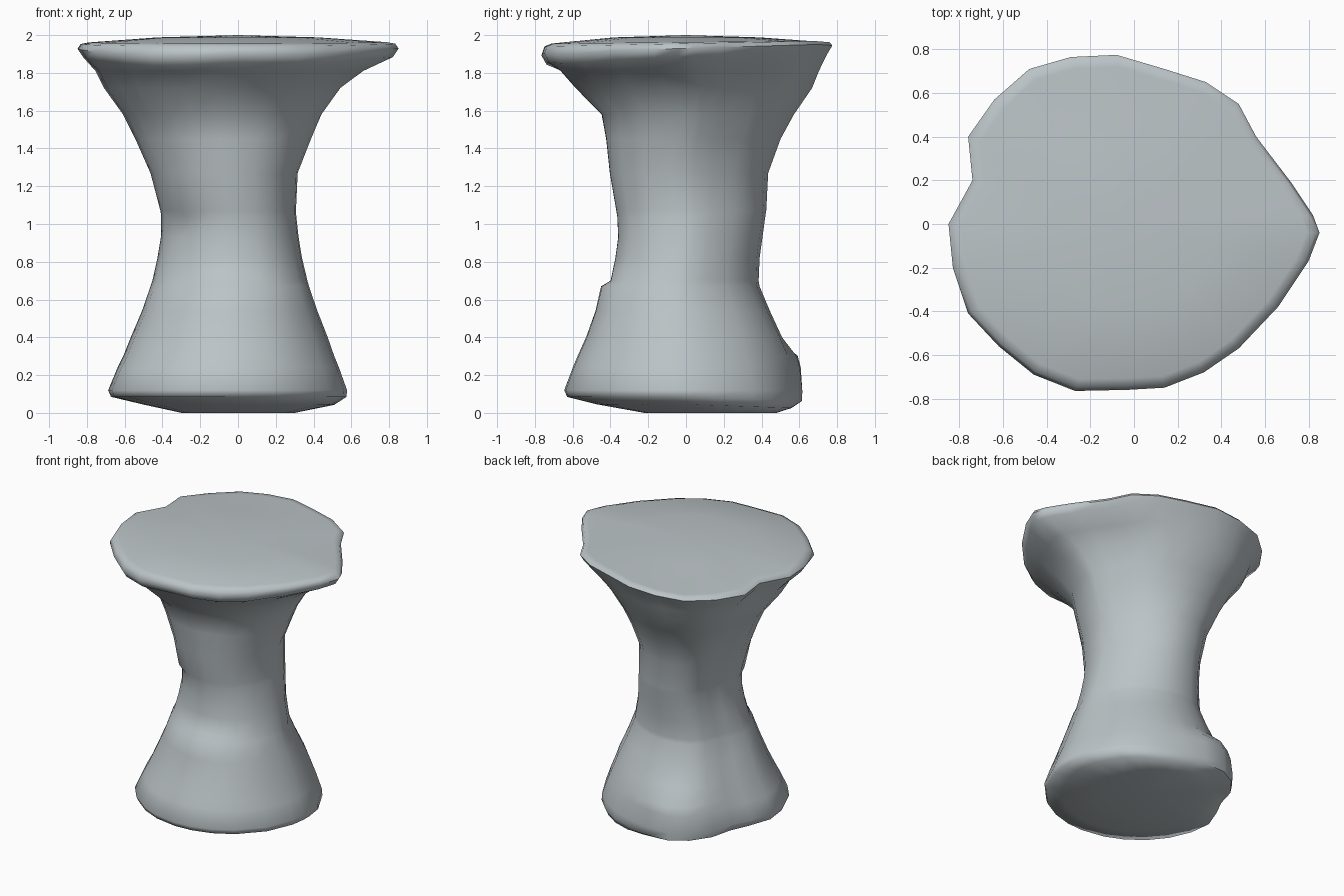
import bpy, bmesh, math

if "Cube" in bpy.data.objects:
    bpy.data.objects.remove(bpy.data.objects["Cube"])

# Outline of the seat rim, seen from above (counter-clockwise)
RIM = [(.85, -.04), (.82, .04), (.72, .19), (.56, .40), (.48, .55), (.33, .65), (.14, .71),
       (-.08, .775), (-.29, .765), (-.48, .71), (-.64, .57), (-.76, .40), (-.74, .20), (-.85, 0),
       (-.83, -.20), (-.76, -.41), (-.62, -.56), (-.46, -.69), (-.27, -.765), (-.03, -.76),
       (.14, -.75), (.32, -.68), (.48, -.57), (.66, -.38), (.80, -.17)]

# Body levels: z, left, right, front, back, share of rim outline in the section
LEVELS = [(0.0, -.30, .30, -.22, .48, 0), (.045, -.50, .51, -.47, .56, 0),
          (.085, -.675, .575, -.63, .585, 0), (.12, -.69, .578, -.645, .585, 0),
          (.24, -.64, .535, -.60, .56, 0), (.30, -.61, .51, -.575, .545, 0),
          (.40, -.57, .475, -.53, .51, 0), (.54, -.51, .42, -.48, .445, 0),
          (.67, -.465, .375, -.43, .39, 0), (.70, -.455, .367, -.40, .385, 0),
          (.82, -.428, .338, -.375, .39, 0), (.93, -.41, .32, -.36, .405, 0),
          (1.04, -.408, .308, -.365, .42, 0), (1.07, -.412, .306, -.37, .425, 0),
          (1.27, -.465, .315, -.405, .435, .1), (1.45, -.545, .385, -.425, .50, .25),
          (1.58, -.61, .44, -.45, .57, .45), (1.72, -.71, .54, -.59, .665, .7),
          (1.81, -.755, .66, -.67, .70, .82)]


def near(angle, centre, width):
    d = (angle - centre + 180) % 360 - 180
    return math.exp(-(d / width) ** 2)


def section(z, x0, x1, y0, y1, w):
    pts = []
    for rx, ry in RIM:
        a = math.atan2(ry / .77, rx / .85)
        deg = math.degrees(a)
        ux = math.cos(a) * (1 - w) + rx / .85 * w
        uy = math.sin(a) * (1 - w) + ry / .77 * w
        # waist is slimmer on one diagonal and wider on the other, with a groove at the back left
        k = 1.0
        fade = min(1, max(0, (z - .1) / .75))
        k -= .08 * fade * (1 - w) * max(0, math.sin(2 * a)) * (1 if ry > 0 else .7)
        k += fade * (.06 * near(deg, 315, 25) + .07 * (1 - w) * near(deg, 126, 18))
        k -= .10 * (1 - w) * near(deg, 155, 14)
        # lump low on the back, ledge on the front, fold on the front left
        if .06 < z < .35:
            k += (.10 if z < .2 else .14) * near(deg, 111, 20)
        if z == .67:
            k += .05 * near(deg, 268, 28)
        if z == 1.07:
            k += .05 * near(deg, 222, 20)
        pts.append(((x0 + x1) / 2 + (x1 - x0) / 2 * ux * k,
                    (y0 + y1) / 2 + (y1 - y0) / 2 * uy * k, z))
    # lower edge rises to the front
    if z in (.045, .085):
        pts = [(x, y, z - .035 * max(0, y)) for x, y, z in pts]
    return pts


def rim_ring(scale, z, tilt, sag=0):
    # the lip hangs lower at the front left and front right, and dips at the back left
    ring = []
    for x, y in RIM:
        deg = math.degrees(math.atan2(y, x))
        drop = sag * (near(deg, 237, 25) + .6 * near(deg, 300, 20))
        if scale > .9:
            drop += .03 * near(deg, 130, 30)
        ring.append((x * scale, y * scale, z + tilt * y - drop))
    return ring


rings = [section(*lv) for lv in LEVELS]
rings += [rim_ring(.965, 1.885, .03, .025), rim_ring(1, 1.93, .03, .02),
          rim_ring(.98, 1.955, .02), rim_ring(.93, 1.963, .01), rim_ring(.5, 1.988, 0)]

# Stool: one lofted body closed by fans at both ends
bm = bmesh.new()
loops = [[bm.verts.new(p) for p in r] for r in rings]
n = len(RIM)
for lo, hi in zip(loops, loops[1:]):
    for i in range(n):
        j = (i + 1) % n
        bm.faces.new((lo[i], lo[j], hi[j], hi[i]))
bottom = bm.verts.new((0, .13, 0))
top = bm.verts.new((0, 0, 2))
for i in range(n):
    j = (i + 1) % n
    bm.faces.new((loops[0][j], loops[0][i], bottom))
    bm.faces.new((loops[-1][i], loops[-1][j], top))
bmesh.ops.recalc_face_normals(bm, faces=bm.faces)

mesh = bpy.data.meshes.new("stool_body")
bm.to_mesh(mesh)
bm.free()
stool = bpy.data.objects.new("stool_body", mesh)
bpy.context.collection.objects.link(stool)

stone = bpy.data.materials.new("grey_stone")
stone.diffuse_color = (.50, .55, .57, 1)
stone.use_nodes = True
stone.node_tree.nodes["Principled BSDF"].inputs["Base Color"].default_value = stone.diffuse_color
mesh.materials.append(stone)

bpy.context.view_layer.objects.active = stool
stool.select_set(True)
bpy.ops.object.shade_smooth_by_angle(angle=math.radians(60))
